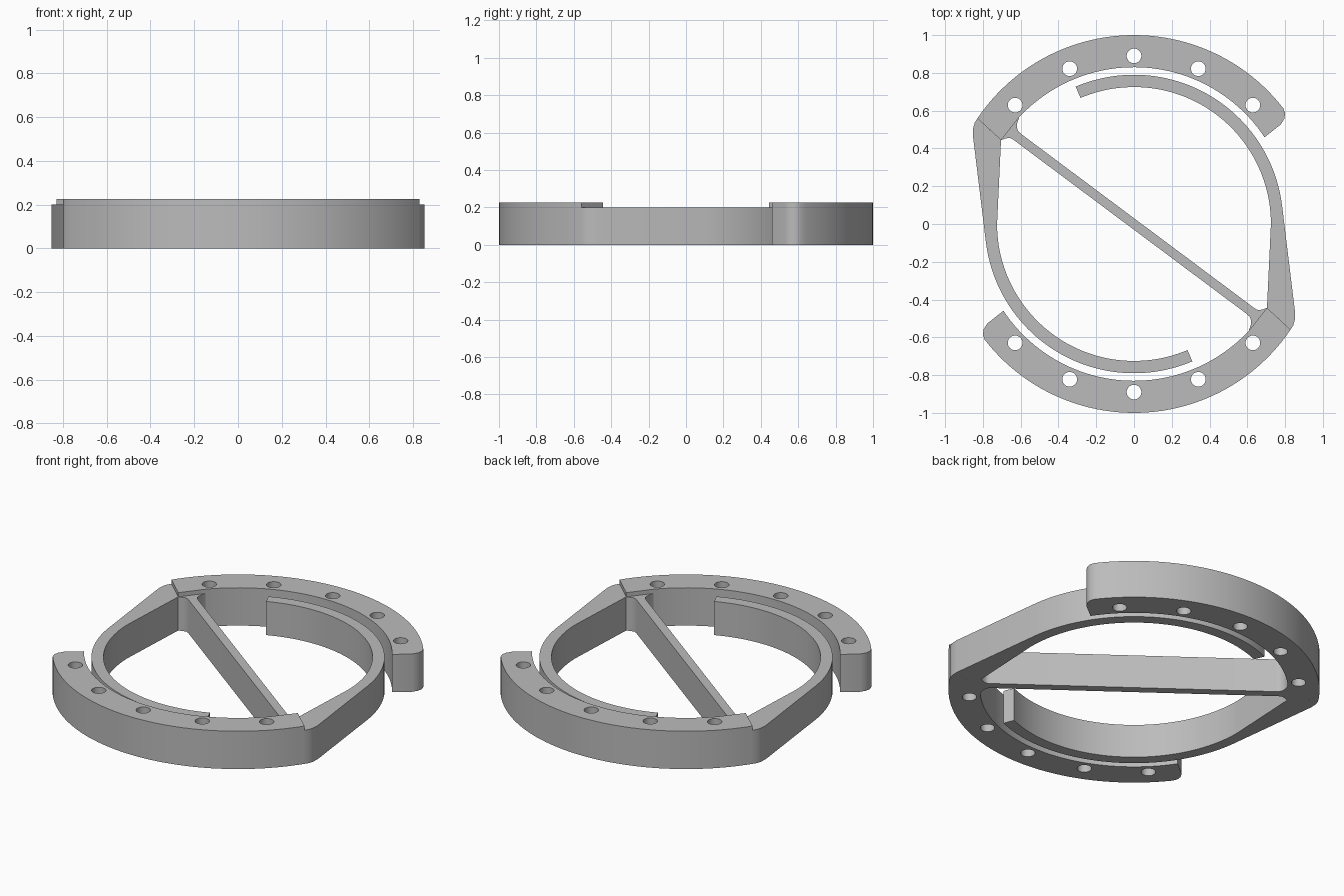
import bpy
import bmesh
from math import cos, sin, pi, radians

cube = bpy.data.objects.get("Cube")
if cube:
    bpy.data.objects.remove(cube, do_unlink=True)

RIM_TOP, ARM_TOP = 0.225, 0.2

grey = bpy.data.materials.new("plain grey")
grey.use_nodes = True
colour = (0.5, 0.5, 0.5, 1)
grey.diffuse_color = colour
grey.node_tree.nodes["Principled BSDF"].inputs["Base Color"].default_value = colour


def arc(radius, start, end, steps=48):
    """Points along an arc about the origin, angles in degrees."""
    angles = [radians(start + (end - start) * i / steps) for i in range(steps + 1)]
    return [(radius * cos(a), radius * sin(a)) for a in angles]


def circle(x, y, radius, steps=24):
    return [(x + radius * cos(2 * pi * i / steps), y + radius * sin(2 * pi * i / steps))
            for i in range(steps)]


def half_turn(points):
    return [(-x, -y) for x, y in points]


def plate(name, loops, height):
    """Fill an outline (with holes) and extrude it up from the ground."""
    bm = bmesh.new()
    edges = []
    for loop in loops:
        verts = [bm.verts.new((x, y, 0)) for x, y in loop]
        edges += [bm.edges.new((v, verts[i - 1])) for i, v in enumerate(verts)]
    bmesh.ops.triangle_fill(bm, edges=edges, use_beauty=True, use_dissolve=False)
    top = bmesh.ops.extrude_face_region(bm, geom=bm.faces[:], use_keep_orig=True)
    lifted = [g for g in top["geom"] if isinstance(g, bmesh.types.BMVert)]
    bmesh.ops.translate(bm, vec=(0, 0, height), verts=lifted)
    bmesh.ops.recalc_face_normals(bm, faces=bm.faces[:])
    mesh = bpy.data.meshes.new(name)
    bm.to_mesh(mesh)
    bm.free()
    mesh.materials.append(grey)
    obj = bpy.data.objects.new(name, mesh)
    bpy.context.collection.objects.link(obj)
    bpy.ops.object.select_all(action='DESELECT')
    obj.select_set(True)
    bpy.context.view_layer.objects.active = obj
    bpy.ops.object.shade_smooth_by_angle(angle=radians(30))


# Outer rim segment with a rounded free tip and five bolt holes
rim = arc(1.0, 146, 37.8)
rim += [(0.80, 0.587), (0.796, 0.557), (0.777, 0.527)]
rim += arc(0.83, 33.6, 137.1)
rim += [(-0.704, 0.444)]
holes = [circle(0.89 * cos(a), 0.89 * sin(a), 0.039)
         for a in (radians(45 + 22.5 * i) for i in range(5))]

# Tapered arm that runs into a thin curved spring
arm = [(-0.704, 0.444), (-0.829, 0.559), (-0.843, 0.537), (-0.851, 0.51), (-0.853, 0.47)]
arm += arc(0.79, 187, 293)
arm += arc(0.725, 293, 180)

for side, turn in (("back", lambda p: p), ("front", half_turn)):
    plate(side + "_rim", [turn(loop) for loop in [rim] + holes], RIM_TOP)
    plate(side + "_spring_arm", [turn(arm)], ARM_TOP)

# Diagonal crossbar with flared ends
flare = [(-0.637, 0.445), (-0.647, 0.452), (-0.66, 0.456), (-0.68, 0.453), (-0.704, 0.444),
         (-0.608, 0.566), (-0.618, 0.535), (-0.62, 0.51), (-0.612, 0.49), (-0.594, 0.474)]
plate("crossbar", [flare + half_turn(flare)], ARM_TOP)
